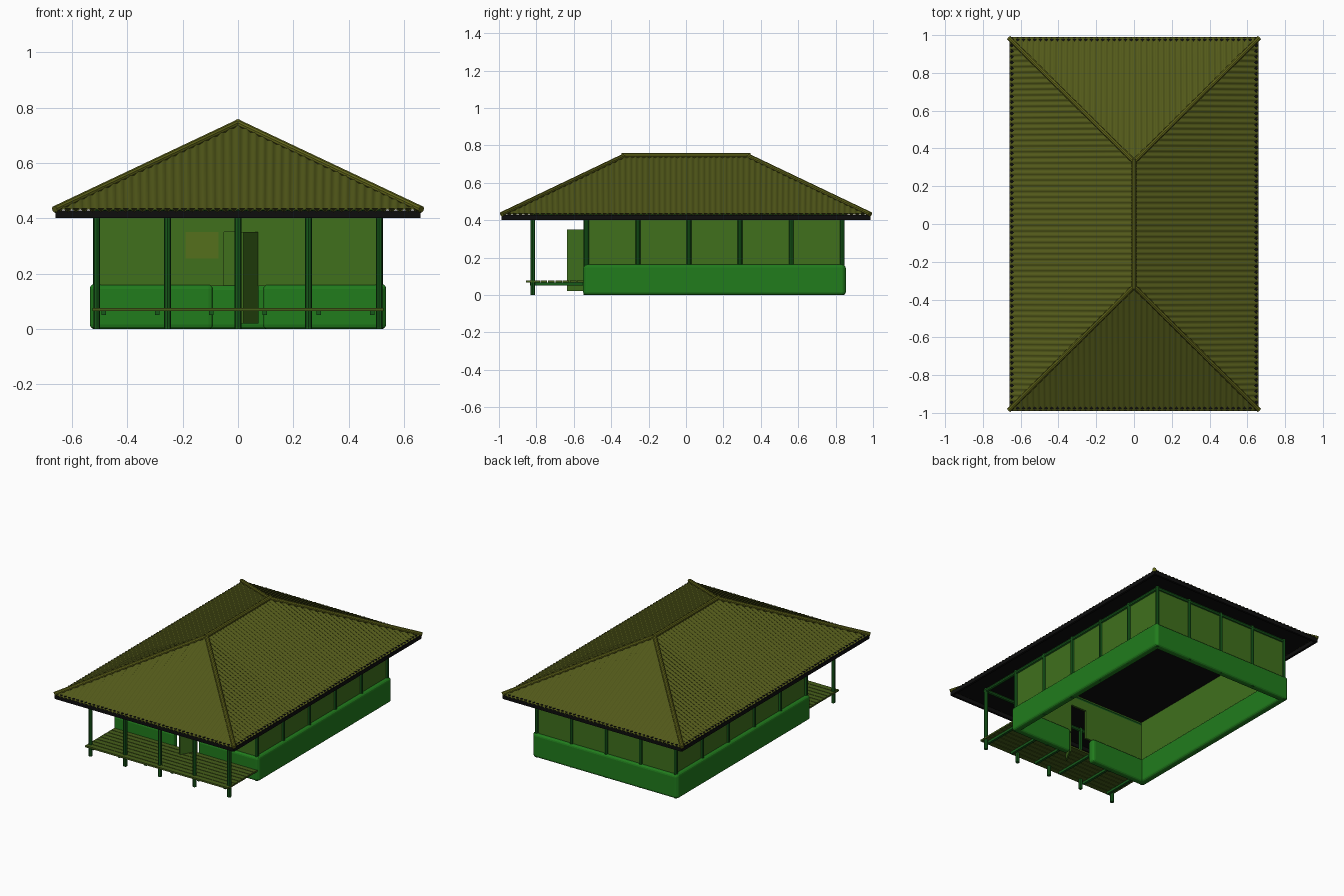
import bpy, bmesh, math
from mathutils import Vector

if "Cube" in bpy.data.objects:
    bpy.data.objects.remove(bpy.data.objects["Cube"])


def mat(name, col):
    m = bpy.data.materials.new(name)
    m.diffuse_color = (*col, 1)
    m.use_nodes = True
    m.node_tree.nodes["Principled BSDF"].inputs["Base Color"].default_value = m.diffuse_color
    return m


ROOF = mat("roof_olive", (0.085, 0.10, 0.01))
CAP = mat("cap_olive", (0.12, 0.13, 0.01))
DARK = mat("dark_trim", (0.004, 0.004, 0.004))
WALL = mat("wall_green", (0.05, 0.16, 0.012))
BASE = mat("base_green", (0.015, 0.20, 0.012))
POST = mat("post_green", (0.008, 0.10, 0.01))
DECK = mat("deck_olive", (0.06, 0.11, 0.01))
PANE = mat("pane", (0.09, 0.16, 0.012))


def finish(name, bm, m, smooth=False):
    me = bpy.data.meshes.new(name)
    bmesh.ops.recalc_face_normals(bm, faces=bm.faces)
    bm.to_mesh(me)
    bm.free()
    me.materials.append(m)
    if smooth:
        for p in me.polygons:
            p.use_smooth = True
    ob = bpy.data.objects.new(name, me)
    bpy.context.collection.objects.link(ob)
    return ob


def box(name, x, y, z, m, bevel=0):
    bm = bmesh.new()
    bmesh.ops.create_cube(bm, size=1)
    for v in bm.verts:
        for i, (a, b) in enumerate((x, y, z)):
            v.co[i] = (a + b) / 2 + v.co[i] * (b - a)
    ob = finish(name, bm, m)
    if bevel:
        mod = ob.modifiers.new("round", 'BEVEL')
        mod.width, mod.segments = bevel, 3
    return ob


def rod(name, a, b, r, m, sides=8):
    a, b = Vector(a), Vector(b)
    bm = bmesh.new()
    bmesh.ops.create_cone(bm, cap_ends=True, segments=sides,
                          radius1=r, radius2=r, depth=(b - a).length)
    q = (b - a).to_track_quat('Z', 'Y')
    for v in bm.verts:
        v.co = q @ v.co + (a + b) / 2
    return finish(name, bm, m)


# Corrugated hip roof: waves run down each slope
RX, RY, EZ, K, TOP = 0.66, 0.99, 0.428, 0.475, 0.435


def slope(name, half, depth, place):
    bm, prev, step = bmesh.new(), None, 0.0075
    n = round(half / step)
    for i in range(-n, n + 1):
        u = i * step
        d = max(min(depth, half - abs(u)), 0.0)
        w = 0.005 * math.cos(2 * math.pi * u / 0.03)
        cur = [bm.verts.new((*place(u, t * d), EZ + K * t * d + w)) for t in (0, 1)]
        if prev:
            bm.faces.new((prev[0], cur[0], cur[1], prev[1]))
        prev = cur
    bmesh.ops.remove_doubles(bm, verts=bm.verts, dist=1e-5)
    ob = finish(name, bm, ROOF, True)
    for p in ob.data.polygons:
        if p.normal.z < 0:
            p.flip()


for s, tag in ((1, "right"), (-1, "left")):
    slope("roof_" + tag, RY, RX, lambda u, d: (s * (RX - d), u))
for s, tag in ((1, "back"), (-1, "front")):
    slope("roof_" + tag, RX, RX, lambda u, d: (u, s * (RY - d)))

# Ridge and hip caps
RZ = EZ + K * RX + 0.003
rod("ridge_cap", (0, -0.345, RZ), (0, 0.345, RZ), 0.014, CAP, 10)
for sx in (-1, 1):
    for sy in (-1, 1):
        rod("hip_cap", (sx * 0.662, sy * 0.985, EZ + 0.004), (0, sy * 0.33, RZ), 0.013, CAP, 10)

# Dark fascia boards and soffit
for s in (-1, 1):
    box("fascia_side", sorted((s * 0.645, s * 0.66)), (-0.985, 0.985), (0.402, 0.428), DARK)
    box("fascia_end", (-0.655, 0.655), sorted((s * 0.972, s * 0.987)), (0.402, 0.428), DARK)
box("soffit", (-0.65, 0.65), (-0.98, 0.98), (TOP - 0.004, TOP), DARK)

# Low rounded base walls
for s in (-1, 1):
    box("base_side", sorted((s * 0.485, s * 0.535)), (-0.545, 0.85), (0, 0.163), BASE, 0.016)
    box("base_front", sorted((s * 0.09, s * 0.53)), (-0.55, -0.50), (0, 0.16), BASE, 0.016)
box("base_back", (-0.53, 0.53), (0.805, 0.855), (0, 0.158), BASE, 0.016)

# Upper wall panels, with doorway in the front
for s in (-1, 1):
    box("wall_side", sorted((s * 0.497, s * 0.511)), (-0.53, 0.835), (0.15, TOP), WALL)
box("wall_back", (-0.505, 0.505), (0.823, 0.837), (0.15, TOP), WALL)
for n, x, z in (("left", (-0.505, -0.05), (0.155, TOP)),
                ("right", (0.07, 0.505), (0.155, TOP)),
                ("lintel", (-0.05, 0.07), (0.35, TOP))):
    box("wall_front_" + n, x, (-0.535, -0.521), z, WALL)
box("window_panel", (-0.19, -0.07), (-0.54, -0.53), (0.255, 0.35), PANE)

# Half-open door leaf
door = box("door", (-0.118, 0), (-0.005, 0.005), (0.02, 0.35), WALL)
door.location = (0.07, -0.53, 0)
door.rotation_euler = (0, 0, math.radians(62))

# Wall posts and top plates
XS = (-0.51, -0.255, 0, 0.255, 0.51)
for s in (-1, 1):
    for i in range(6):
        y = -0.53 + i * 0.273
        rod("side_post", (s * 0.511, y, 0), (s * 0.511, y, TOP), 0.0125, POST)
    rod("top_plate", (s * 0.511, -0.83, 0.418), (s * 0.511, 0.835, 0.418), 0.012, POST)
for x in XS[1:-1]:
    rod("back_post", (x, 0.835, 0), (x, 0.835, TOP), 0.0125, POST)
for x in (XS[1], XS[3]):
    rod("front_post", (x, -0.535, 0), (x, -0.535, TOP), 0.0125, POST)
for y in (-0.82, -0.53, 0.835):
    rod("cross_plate", (-0.51, y, 0.418), (0.51, y, 0.418), 0.012, POST)

# Porch: posts, joists and deck boards
for x in XS:
    rod("porch_post", (x, -0.82, 0), (x, -0.82, TOP), 0.0125, POST)
for i in range(6):
    x = -0.485 + i * 0.194
    box("deck_joist", (x - 0.008, x + 0.008), (-0.835, -0.545), (0.05, 0.066), POST)
for i in range(8):
    y = -0.855 + i * 0.039
    box("deck_board", (-0.525, 0.525), (y, y + 0.035), (0.066, 0.077), DECK)
